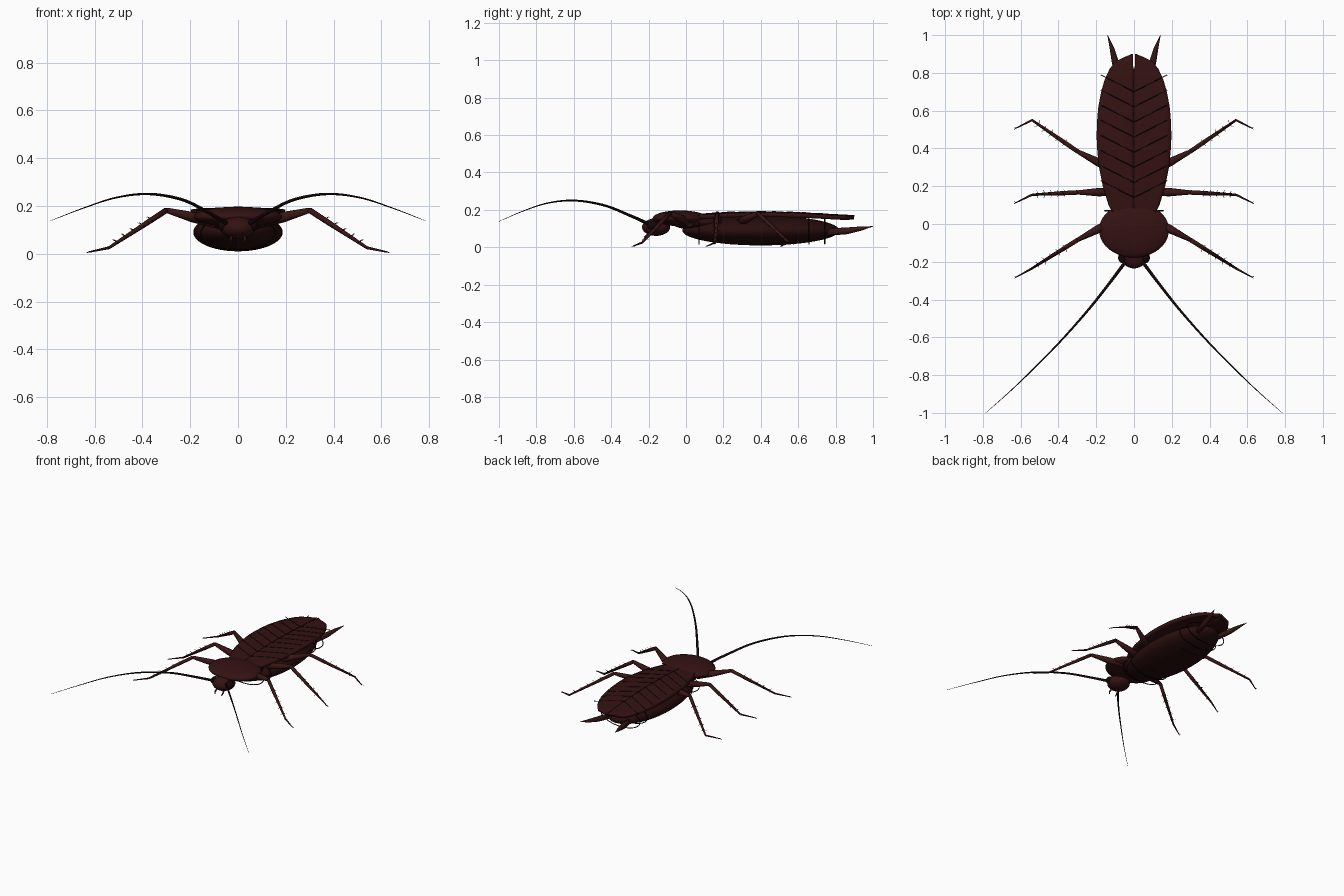
import bpy
import bmesh
import math
from mathutils import Vector

if "Cube" in bpy.data.objects:
    bpy.data.objects.remove(bpy.data.objects["Cube"])


def material(name, rgb):
    m = bpy.data.materials.new(name)
    m.use_nodes = True
    m.diffuse_color = (*rgb, 1)
    m.node_tree.nodes["Principled BSDF"].inputs["Base Color"].default_value = (*rgb, 1)
    return m


SHELL = material("dark red brown", (0.035, 0.006, 0.006))
BELLY = material("deep brown", (0.022, 0.004, 0.004))
LIMB = material("leg brown", (0.04, 0.008, 0.007))
DARK = material("near black", (0.008, 0.002, 0.002))


def finish(bm, name, mat):
    bmesh.ops.recalc_face_normals(bm, faces=bm.faces)
    for f in bm.faces:
        f.smooth = True
    mesh = bpy.data.meshes.new(name)
    bm.to_mesh(mesh)
    bm.free()
    mesh.materials.append(mat)
    ob = bpy.data.objects.new(name, mesh)
    bpy.context.collection.objects.link(ob)
    return ob


def ellipsoid(name, centre, radii, mat):
    bm = bmesh.new()
    bmesh.ops.create_uvsphere(bm, u_segments=40, v_segments=24, radius=1)
    bmesh.ops.scale(bm, vec=radii, verts=bm.verts)
    bmesh.ops.translate(bm, vec=centre, verts=bm.verts)
    return finish(bm, name, mat)


def add_tube(bm, points, radii, sides=8):
    """Tapered tube through the points, capped at both ends."""
    pts = [Vector(p) for p in points]
    rings = []
    for i, p in enumerate(pts):
        t = (pts[min(i + 1, len(pts) - 1)] - pts[max(i - 1, 0)]).normalized()
        up = Vector((0, 0, 1)) if abs(t.z) < 0.95 else Vector((0, 1, 0))
        a = t.cross(up).normalized()
        b = a.cross(t)
        angles = [2 * math.pi * k / sides for k in range(sides)]
        rings.append([bm.verts.new(p + radii[i] * (a * math.cos(w) + b * math.sin(w)))
                      for w in angles])
    for r, s in zip(rings, rings[1:]):
        for k in range(sides):
            n = (k + 1) % sides
            bm.faces.new((r[k], r[n], s[n], s[k]))
    bm.faces.new(rings[0])
    bm.faces.new(rings[-1])


def tube(name, points, radii, mat):
    bm = bmesh.new()
    add_tube(bm, points, radii)
    return finish(bm, name, mat)


def sample(table, t):
    """Linear interpolation in a list of (position, value) pairs."""
    for (a, va), (b, vb) in zip(table, table[1:]):
        if t <= b:
            return va + (vb - va) * max(0, t - a) / (b - a)
    return table[-1][1]


def spline(points, steps=10):
    """Smooth curve through the points."""
    p = [Vector(q) for q in points]
    p = [2 * p[0] - p[1]] + p + [2 * p[-1] - p[-2]]
    out = []
    for a, b, c, d in zip(p, p[1:], p[2:], p[3:]):
        for k in range(steps):
            t = k / steps
            out.append(0.5 * (2 * b + (c - a) * t + (2 * a - 5 * b + 4 * c - d) * t ** 2
                              + (3 * b - a - 3 * c + d) * t ** 3))
    return out + [p[-2]]


# Body masses
ellipsoid("abdomen", (0, 0.4, 0.09), (0.187, 0.42, 0.08), BELLY)
ellipsoid("thorax", (0, 0.08, 0.135), (0.12, 0.16, 0.045), BELLY)
ellipsoid("pronotum", (0, -0.032, 0.155), (0.185, 0.146, 0.042), SHELL)
ellipsoid("head", (0, -0.16, 0.108), (0.075, 0.075, 0.047), SHELL)

# Abdomen segment rings
for i in range(9):
    y = 0.07 + i * 0.084
    loop = [(0.155 * math.cos(w), y, 0.088 + 0.07 * math.sin(w))
            for w in (2 * math.pi * k / 40 for k in range(41))]
    tube("segment_ring", loop, [0.003] * 41, DARK)

# Wing outline and height along the body
WIDTH = [(0, 0.08), (0.1, 0.135), (0.2, 0.165), (0.3, 0.185), (0.38, 0.194), (0.46, 0.198),
         (0.54, 0.196), (0.62, 0.189), (0.7, 0.174), (0.76, 0.157), (0.82, 0.13),
         (0.865, 0.095), (0.9, 0.012)]
HEIGHT = [(0, 0.175), (0.2, 0.188), (0.4, 0.193), (0.6, 0.188), (0.9, 0.172)]


def wing(name, side):
    bm = bmesh.new()
    rows = []
    for i in range(46):
        y = 0.9 * i / 45
        inner = 0.006 if y > 0.835 else 0.0005
        w = sample(WIDTH, y)
        rows.append([bm.verts.new((side * (inner + (w - inner) * k / 8), y,
                                   sample(HEIGHT, y) - 0.007 * (k / 8) ** 2))
                     for k in range(9)])
    for r, s in zip(rows, rows[1:]):
        for k in range(8):
            bm.faces.new((r[k], r[k + 1], s[k + 1], s[k]))
    ob = finish(bm, name, SHELL)
    # keep the upper surface and thicken downward
    if ob.data.polygons[0].normal.z < 0:
        ob.data.flip_normals()
    mod = ob.modifiers.new("thickness", "SOLIDIFY")
    mod.thickness = 0.022
    mod.offset = -1
    bpy.context.view_layer.objects.active = ob
    ob.select_set(True)
    bpy.ops.object.shade_smooth_by_angle(angle=math.radians(40))
    ob.select_set(False)


for side, label in ((1, "left"), (-1, "right")):
    wing(label + "_wing", side)

    # Wing veins, slanting backward and just past the edge
    bm = bmesh.new()
    for i in range(8):
        y = 0.14 + 0.08 * i
        path = []
        for k in range(9):
            x, yy = 0.022 * k, y + 0.0112 * k
            across = min(1, x / sample(WIDTH, yy))
            path.append((side * x, yy, sample(HEIGHT, yy) - 0.007 * across ** 2))
        add_tube(bm, path, [0.0022] * 9, 6)
    finish(bm, label + "_wing_veins", DARK)

    # Eye
    ellipsoid(label + "_eye", (side * 0.058, -0.178, 0.118), (0.026, 0.03, 0.026), DARK)

    # Antenna
    feeler = spline([(side * x, y, z) for x, y, z in (
        (0.045, -0.2, 0.125), (0.12, -0.3, 0.17), (0.23, -0.44, 0.225), (0.37, -0.6, 0.25),
        (0.51, -0.745, 0.235), (0.65, -0.88, 0.19), (0.785, -1, 0.138))])
    n = len(feeler) - 1
    tube(label + "_antenna", feeler,
         [0.0085 * (1 - i / n) + 0.0008 for i in range(n + 1)], DARK)

    # Tail feeler
    tube(label + "_cercus", [(side * 0.07, 0.74, 0.08), (side * 0.1, 0.86, 0.088),
                             (side * 0.117, 0.93, 0.099), (side * 0.14, 1, 0.112)],
         [0.02, 0.018, 0.012, 0.001], LIMB)

    # Mouth feeler
    tube(label + "_palp", [(side * 0.025, -0.19, 0.08), (side * 0.03, -0.215, 0.06),
                           (side * 0.025, -0.225, 0.045)], [0.007, 0.005, 0.002], LIMB)

    # Legs: y of hip, knee, ankle and toe
    for pair, ys in (("front", (0.02, -0.085, -0.235, -0.282)),
                     ("middle", (0.17, 0.167, 0.155, 0.113)),
                     ("hind", (0.28, 0.385, 0.55, 0.507))):
        hip, knee, ankle, toe = [Vector((side * x, y, z)) for x, y, z in
                                 zip((0.1, 0.3, 0.54, 0.625), ys, (0.13, 0.182, 0.025, 0.007))]
        name = label + "_" + pair
        tube(name + "_femur", [hip, hip.lerp(knee, 0.45), knee], [0.022, 0.022, 0.011], LIMB)
        tube(name + "_tibia", [knee, knee.lerp(ankle, 0.3), ankle],
             [0.012, 0.0115, 0.006], LIMB)
        tube(name + "_tarsus", [ankle, toe], [0.006, 0.003], LIMB)
        # Tibia spines and toe claws
        bm = bmesh.new()
        along = (ankle - knee).normalized()
        level = Vector((0, 0, 1)).cross(along).normalized()
        above = along.cross(level)
        for i in range(5):
            base = knee.lerp(ankle, 0.25 + 0.15 * i)
            for d in (level, -level, above):
                add_tube(bm, [base, base + d * 0.022 + along * 0.014], [0.0025, 0.0004], 5)
        for s in (1, -1):
            add_tube(bm, [toe, toe + Vector((side * 0.011, s * 0.008, -0.004))],
                     [0.0025, 0.0005], 5)
        finish(bm, name + "_spines", DARK)
